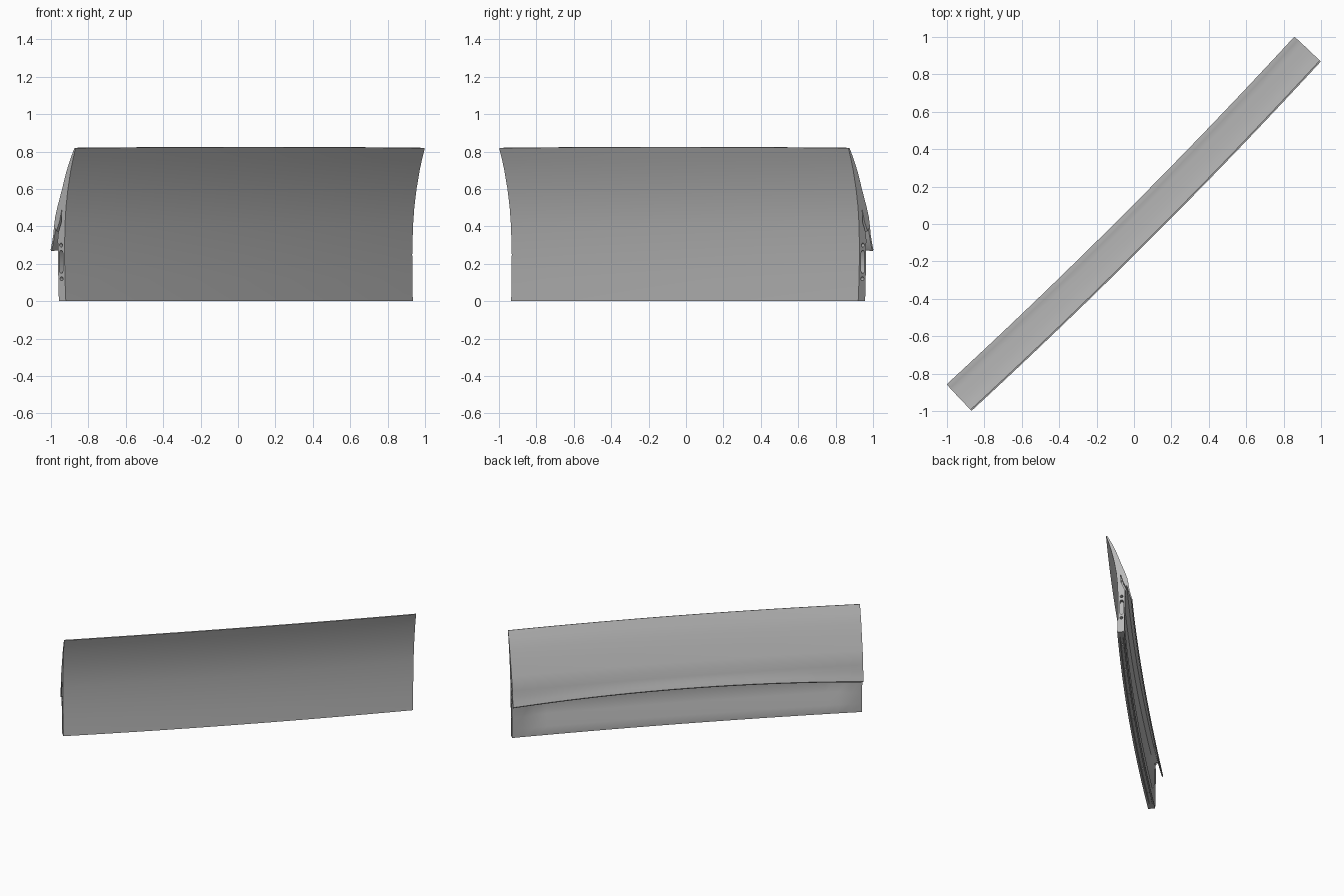
import bpy, bmesh, math
from mathutils import Vector

if "Cube" in bpy.data.objects:
    bpy.data.objects.remove(bpy.data.objects["Cube"], do_unlink=True)

grey = bpy.data.materials.new("plain grey")
grey.use_nodes = True
colour = (0.48, 0.48, 0.48, 1)
grey.diffuse_color = colour
grey.node_tree.nodes["Principled BSDF"].inputs["Base Color"].default_value = colour
grey.node_tree.nodes["Principled BSDF"].inputs["Roughness"].default_value = 0.6

HALF = 1.312      # half length of the panel
BOW = 0.027       # forward bulge at mid length


def place(u, v, z):
    """u runs along the panel, v points out of its outer face."""
    return Vector(((u + v) / math.sqrt(2), (u - v) / math.sqrt(2), z))


def make_object(name, bm):
    bmesh.ops.recalc_face_normals(bm, faces=bm.faces)
    mesh = bpy.data.meshes.new(name)
    bm.to_mesh(mesh)
    bm.free()
    mesh.materials.append(grey)
    obj = bpy.data.objects.new(name, mesh)
    bpy.context.scene.collection.objects.link(obj)
    return obj


def section(r, mid):
    """Closed (v, z) outline; r sinks the rear recess, mid lifts the lip."""
    outer = [(.010, 0), (.005, .12), (.003, .25), (.007, .4), (.016, .5),
             (.032, .6), (.055, .7), (.074, .765), (.092, .818 + .005 * mid)]
    back = [(.084, .82 + .005 * mid), (.052, .76), (.020, .69), (-.012, .6),
            (-.048, .505), (-.066, .45), (-.075, .4), (-.082, .35 + .02 * mid)]
    lip = [(-.092, .31 + .035 * mid), (-.102, .275 + .04 * mid),
           (-.099, .268 + .04 * mid), (-.09, .28 + .04 * mid),
           (-.074, .34 + .03 * mid), (-.062, .39)]
    lower = [(-.052 + .02 * r, .37), (-.047 + .035 * r, .3), (-.046 + .035 * r, .16),
             (-.045, .07), (-.042, 0)]
    channel = [(-.031, 0), (-.029, .012 * r), (-.009, .012 * r), (-.006, 0)]
    return outer + back + lip + lower + channel


# Lofted body: plain borders at the ends, recess between them
inner = [-.87 + 1.74 * i / 24 for i in range(25)]
stations = [(-1, 0), (-.94, 0)] + [(t, 1) for t in inner] + [(.94, 0), (1, 0)]
bm = bmesh.new()
rings = []
for t, r in stations:
    mid = 1 - t * t
    rings.append([bm.verts.new(place(t * (HALF + .01 * z), v + BOW * mid, z))
                  for v, z in section(r, mid)])
count = len(rings[0])
for a, b in zip(rings, rings[1:]):
    for i in range(count):
        j = (i + 1) % count
        bm.faces.new((a[i], a[j], b[j], b[i]))
bm.faces.new(rings[0])
bm.faces.new(rings[-1])
panel = make_object("curved_panel", bm)


# Cutters for the mounting holes, slots and end grooves
def prism(bm, near, far):
    a = [bm.verts.new(p) for p in near]
    b = [bm.verts.new(p) for p in far]
    n = len(a)
    bm.faces.new(a)
    bm.faces.new(b[::-1])
    for i in range(n):
        bm.faces.new((a[i], b[i], b[(i + 1) % n], a[(i + 1) % n]))


def oval(cx, cy, rx, ry, n=12):
    return [(cx + rx * math.cos(2 * math.pi * i / n),
             cy + ry * math.sin(2 * math.pi * i / n)) for i in range(n)]


bm = bmesh.new()
groove = [(-.015, .49), (-.02, .42), (-.042, .37), (-.048, .33), (-.062, .33), (-.05, .39), (-.035, .42)]
slot = [(-.036, .16), (-.03, .15), (-.016, .15), (-.01, .16),
        (-.01, .26), (-.016, .27), (-.03, .27), (-.036, .26)]
for side in (-1, 1):
    for outline in (oval(-.023, .3, .011, .011), oval(-.021, .12, .011, .011), slot, groove):
        prism(bm, [place(side * (HALF - .03), v, z) for v, z in outline],
              [place(side * (HALF + .05), v, z) for v, z in outline])
for k in range(-3, 4):
    t = k * .28
    outline = oval(t * HALF, -.019 + BOW * (1 - t * t), .007, .007)
    prism(bm, [place(u, v, -.02) for u, v in outline],
          [place(u, v, .035) for u, v in outline])
cutter = make_object("hole_cutter", bm)
cutter.hide_render = True

cut = panel.modifiers.new("holes", 'BOOLEAN')
cut.operation = 'DIFFERENCE'
cut.solver = 'EXACT'
cut.object = cutter
bpy.ops.object.select_all(action='DESELECT')
bpy.context.view_layer.objects.active = panel
panel.select_set(True)
bpy.ops.object.modifier_apply(modifier=cut.name)
bpy.data.objects.remove(cutter, do_unlink=True)

# Smooth skin with crisp edges
bpy.ops.object.shade_smooth_by_angle(angle=math.radians(32))
